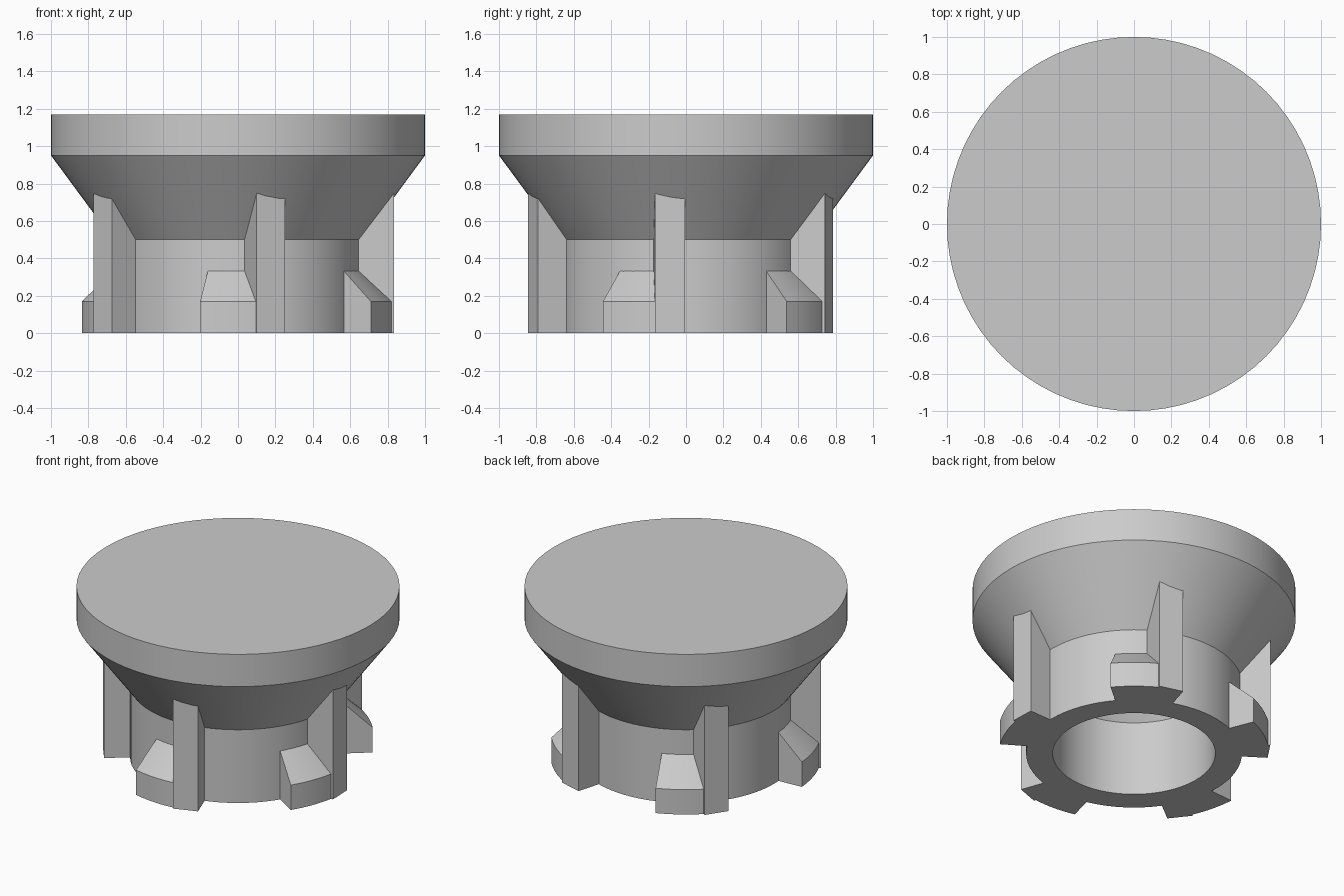
import bpy, bmesh
from math import radians, cos, sin, tau
from mathutils import Matrix

cube = bpy.data.objects.get("Cube")
if cube:
    bpy.data.objects.remove(cube, do_unlink=True)

grey = bpy.data.materials.new("plain grey")
grey.use_nodes = True
COLOUR = (0.6, 0.6, 0.6, 1)
grey.diffuse_color = COLOUR
grey.node_tree.nodes["Principled BSDF"].inputs["Base Color"].default_value = COLOUR


def add_object(name, bm, smooth=False):
    bmesh.ops.remove_doubles(bm, verts=bm.verts, dist=1e-5)
    bmesh.ops.recalc_face_normals(bm, faces=bm.faces)
    mesh = bpy.data.meshes.new(name)
    bm.to_mesh(mesh)
    bm.free()
    mesh.materials.append(grey)
    obj = bpy.data.objects.new(name, mesh)
    bpy.context.collection.objects.link(obj)
    if smooth:
        bpy.ops.object.select_all(action="DESELECT")
        obj.select_set(True)
        bpy.context.view_layer.objects.active = obj
        bpy.ops.object.shade_smooth_by_angle(angle=radians(25))
    return obj


def revolve(profile, segments):
    bm = bmesh.new()
    verts = [bm.verts.new((r, 0, z)) for r, z in profile]
    edges = [bm.edges.new(pair) for pair in zip(verts, verts[1:])]
    bmesh.ops.spin(bm, geom=verts + edges, cent=(0, 0, 0), axis=(0, 0, 1),
                   angle=tau, steps=segments, use_merge=True)
    return bm


def sweep(section, place, steps):
    """Closed section swept through place(r, z, t) for t from 0 to 1."""
    bm = bmesh.new()
    rings = [[bm.verts.new(place(r, z, i / steps)) for r, z in section]
             for i in range(steps + 1)]
    for a, b in zip(rings, rings[1:]):
        for i in range(len(section)):
            j = (i + 1) % len(section)
            bm.faces.new((a[i], a[j], b[j], b[i]))
    bm.faces.new(rings[0])
    bm.faces.new(rings[-1])
    return bm


# Capped funnel body with a hollow collar
body = [(0, 1.17), (1, 1.17), (1, 0.95), (0.668, 0.5), (0.668, 0),
        (0.503, 0), (0.503, 0.51), (0.835, 0.95), (0, 0.95)]
add_object("funnel_body", revolve(body, 72), smooth=True)

# Upright ribs, set to one side of the radial line
RIB = [(0.58, 0), (0.828, 0), (0.828, 0.79), (0.6, 0.5)]


def rib_place(r, z, t):
    return (r, -0.195 + 0.16 * t, z)


# Curved locking tabs with sloped tops, running into the ribs
TAB = [(0.6, 0), (0.837, 0), (0.837, 0.17), (0.664, 0.335), (0.6, 0.335)]


def tab_place(r, z, t):
    a = radians(-34 + 22 * t)
    return (r * cos(a), r * sin(a), z)


for k in range(5):
    turn = Matrix.Rotation(radians(2 + 72 * k), 4, "Z")
    rib = add_object(f"rib_{k + 1}", sweep(RIB, rib_place, 1))
    tab = add_object(f"locking_tab_{k + 1}", sweep(TAB, tab_place, 5), smooth=True)
    rib.matrix_world = turn
    tab.matrix_world = turn
